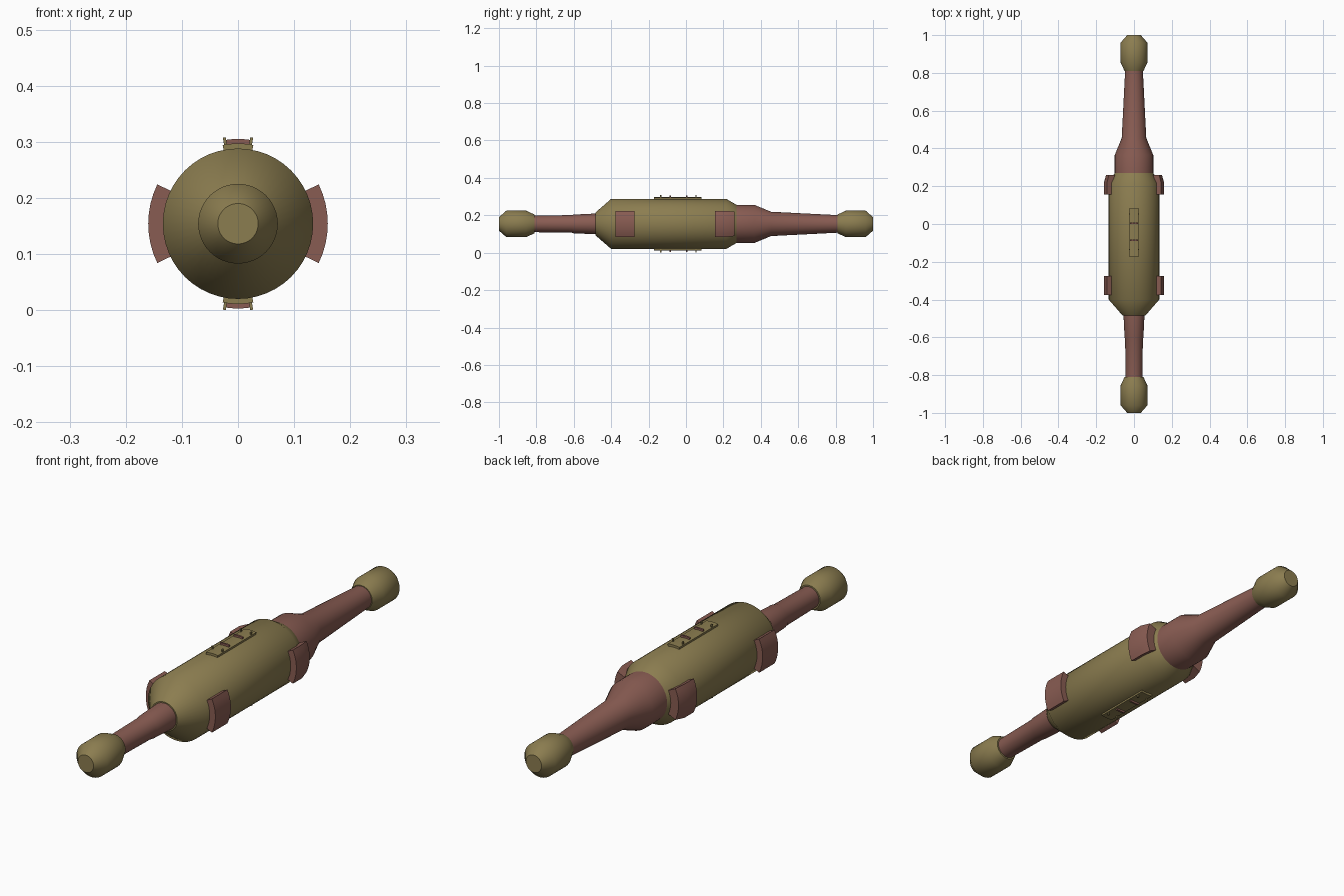
import bpy, bmesh, math
from mathutils import Vector

cube = bpy.data.objects.get("Cube")
if cube:
    bpy.data.objects.remove(cube, do_unlink=True)

AXIS_Z = 0.154


def material(name, rgb):
    m = bpy.data.materials.new(name)
    m.use_nodes = True
    m.diffuse_color = (*rgb, 1)
    bsdf = m.node_tree.nodes["Principled BSDF"]
    bsdf.inputs["Base Color"].default_value = (*rgb, 1)
    bsdf.inputs["Roughness"].default_value = 0.8
    return m


OLIVE = material("olive", (0.26, 0.205, 0.08))
RUST = material("rust_pink", (0.25, 0.107, 0.085))


def finish(name, bm, mat):
    bmesh.ops.recalc_face_normals(bm, faces=bm.faces)
    me = bpy.data.meshes.new(name)
    bm.to_mesh(me)
    bm.free()
    me.materials.append(mat)
    me.shade_smooth()
    me.set_sharp_from_angle(angle=math.radians(45))
    ob = bpy.data.objects.new(name, me)
    ob.location.z = AXIS_Z
    bpy.context.scene.collection.objects.link(ob)
    return ob


def ring_point(r, angle, y):
    return Vector((r * math.cos(angle), y, r * math.sin(angle)))


def lathe(name, profile, mat, sides=48):
    """Closed solid turned around the y axis from (y, radius) pairs."""
    bm = bmesh.new()
    rings = [[bm.verts.new(ring_point(r, 2 * math.pi * i / sides, y))
              for i in range(sides)] for y, r in profile]
    for a, b in zip(rings, rings[1:]):
        for i in range(sides):
            j = (i + 1) % sides
            bm.faces.new((a[i], a[j], b[j], b[i]))
    bm.faces.new(rings[0])
    bm.faces.new(rings[-1])
    return finish(name, bm, mat)


def arc_block(name, sections, centre, half, mat, steps=8):
    """Curved slab around the axis from (y, inner radius, outer radius)."""
    bm = bmesh.new()
    centre, half = math.radians(centre), math.radians(half)
    angles = [centre + half * (2 * i / steps - 1) for i in range(steps + 1)]
    loops = []
    for y, inner, outer in sections:
        pts = [ring_point(outer, a, y) for a in angles]
        pts += [ring_point(inner, a, y) for a in reversed(angles)]
        loops.append([bm.verts.new(p) for p in pts])
    n = len(loops[0])
    for a, b in zip(loops, loops[1:]):
        for i in range(n):
            j = (i + 1) % n
            bm.faces.new((a[i], a[j], b[j], b[i]))
    for loop in (loops[0], loops[-1]):
        for i in range(steps):
            bm.faces.new((loop[i], loop[i + 1], loop[n - 2 - i], loop[n - 1 - i]))
    return finish(name, bm, mat)


# Main barrel and the two shafts
lathe("barrel", [(-0.485, 0.06), (-0.4, 0.134), (0.215, 0.134), (0.27, 0.102)], OLIVE)
lathe("front_shaft", [(-0.83, 0.044), (-0.61, 0.047), (-0.6, 0.05), (-0.47, 0.056)], RUST)
lathe("rear_shaft", [(0.25, 0.102), (0.365, 0.102), (0.455, 0.065), (0.83, 0.046)], RUST)

# End knobs
knob = [(0.81, 0.05), (0.855, 0.071), (0.96, 0.071), (1.0, 0.036)]
lathe("rear_knob", knob, OLIVE)
lathe("front_knob", [(-y, r) for y, r in knob], OLIVE)

# Curved side pads; the rear ones bend over the barrel's shoulder
for side, centre in (("left", 0), ("right", 180)):
    arc_block(side + "_front_pad", [(-0.377, 0.128, 0.16), (-0.275, 0.128, 0.16)],
              centre, 26, RUST)
    arc_block(side + "_rear_pad",
              [(0.155, 0.128, 0.16), (0.215, 0.128, 0.16), (0.26, 0.112, 0.148)],
              centre, 26, RUST)

# Plates with bars and corner pins, above and below
for side, centre in (("top", 90), ("bottom", -90)):
    arc_block(side + "_plate", [(-0.172, 0.13, 0.143), (0.082, 0.13, 0.143)],
              centre, 11, OLIVE)
    for i, y in enumerate((-0.085, 0.003)):
        arc_block(f"{side}_bar_{i + 1}", [(y - 0.004, 0.14, 0.151), (y + 0.004, 0.14, 0.151)],
                  centre, 8, RUST, 4)
    for i, y in enumerate((-0.135, 0.053)):
        for edge in (-1, 1):
            arc_block(f"{side}_pin_{i + 1}_{'a' if edge < 0 else 'b'}",
                      [(y - 0.003, 0.14, 0.1555), (y + 0.003, 0.14, 0.1555)],
                      centre + edge * 9, 1, OLIVE, 1)
